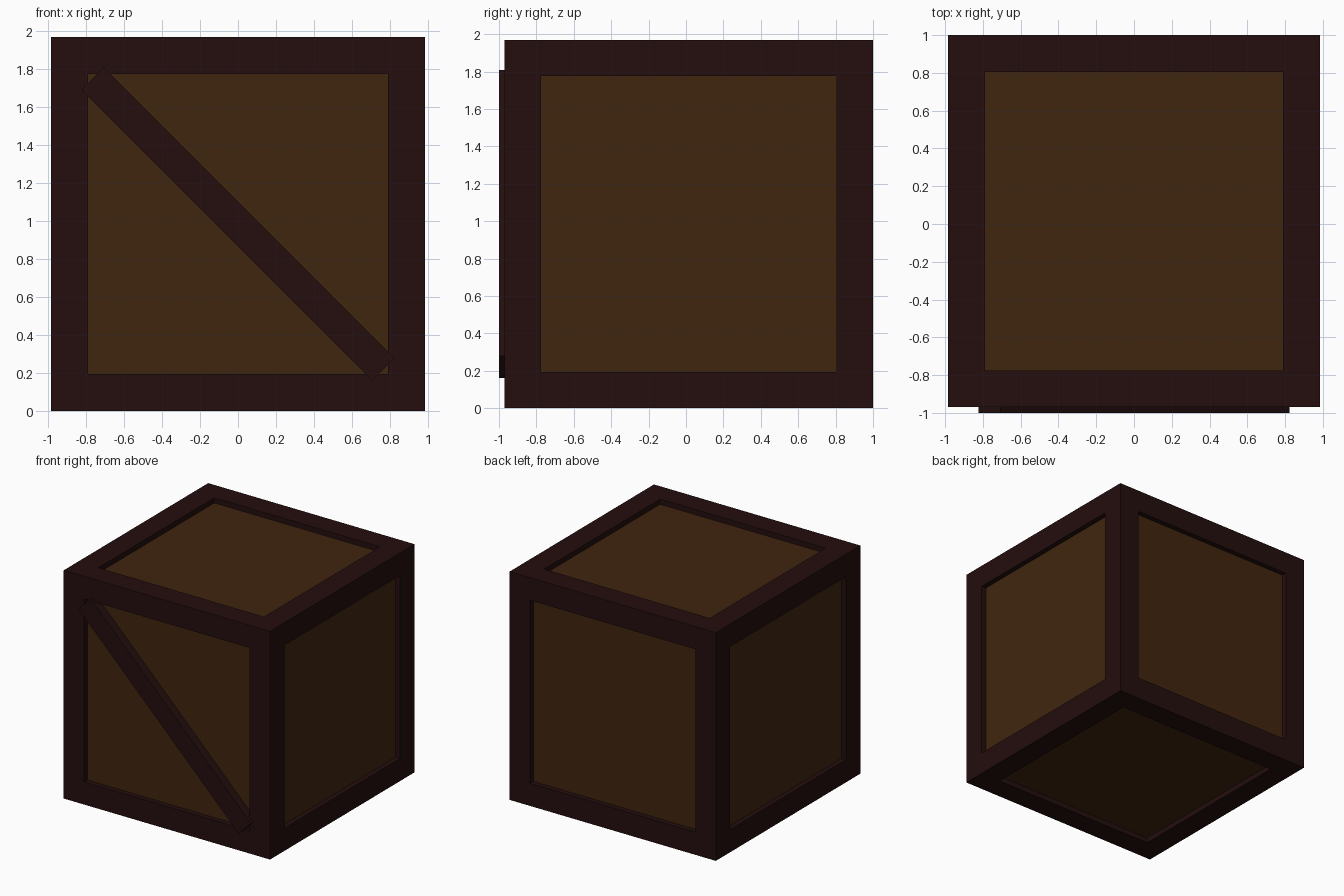
import bpy, bmesh, math
from mathutils import Matrix, Vector

if "Cube" in bpy.data.objects:
    bpy.data.objects.remove(bpy.data.objects["Cube"])

SIZE, FRAME, DEPTH = 1.97, 0.195, 0.045
CENTRE = Vector((0, 0.015, SIZE / 2))


def material(name, colour):
    mat = bpy.data.materials.new(name)
    mat.diffuse_color = (*colour, 1)
    mat.use_nodes = True
    mat.node_tree.nodes["Principled BSDF"].inputs["Base Color"].default_value = mat.diffuse_color
    return mat


def add_object(name, bm, mats):
    mesh = bpy.data.meshes.new(name)
    bm.to_mesh(mesh)
    bm.free()
    for mat in mats:
        mesh.materials.append(mat)
    obj = bpy.data.objects.new(name, mesh)
    bpy.context.collection.objects.link(obj)
    return obj


dark_wood = material("dark_wood", (0.0178, 0.0044, 0.0044))
brown_wood = material("brown_wood", (0.0513, 0.0185, 0.0048))

# Crate: a cube whose six sides each have a sunken panel inside a dark frame
bm = bmesh.new()
bmesh.ops.create_cube(bm, size=SIZE, matrix=Matrix.Translation(CENTRE))
panels = list(bm.faces)
bmesh.ops.inset_individual(bm, faces=panels, thickness=FRAME, use_even_offset=True)
sunken = bmesh.ops.extrude_discrete_faces(bm, faces=panels)["faces"]
for face in sunken:
    face.normal_update()
    shift = -face.normal * DEPTH
    bmesh.ops.translate(bm, verts=face.verts, vec=shift)
    face.material_index = 1
bmesh.ops.recalc_face_normals(bm, faces=bm.faces)
add_object("crate", bm, [dark_wood, brown_wood])

# Diagonal brace across the front, from the panel up to just proud of the frame
front, back = -1.0, CENTRE.y - SIZE / 2 + DEPTH + 0.005
bm = bmesh.new()
bmesh.ops.create_cube(
    bm, size=1,
    matrix=Matrix.Translation((0, (front + back) / 2, CENTRE.z))
    @ Matrix.Rotation(math.radians(45), 4, 'Y')
    @ Matrix.Diagonal((2.165, back - front, 0.166, 1)))
add_object("front_brace", bm, [dark_wood])
